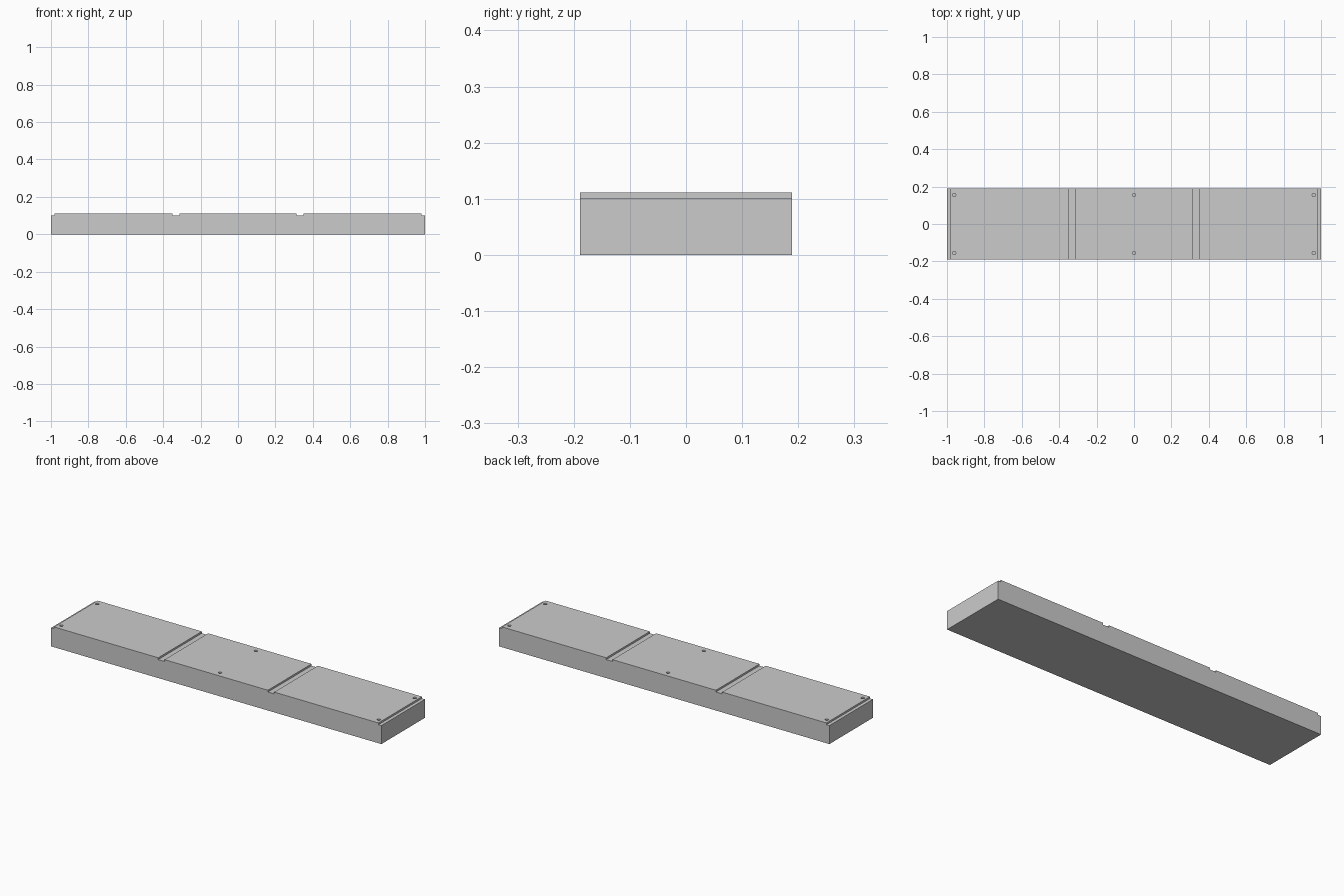
import bpy

if "Cube" in bpy.data.objects:
    bpy.data.objects.remove(bpy.data.objects["Cube"])

DEPTH = 0.377
BASE_TOP, TOP = 0.101, 0.111


def box(name, x0, x1, z0, z1):
    bpy.ops.mesh.primitive_cube_add(size=1, location=((x0 + x1) / 2, 0, (z0 + z1) / 2))
    ob = bpy.context.object
    ob.name = name
    ob.scale = (x1 - x0, DEPTH, z1 - z0)
    bpy.ops.object.transform_apply(location=True, rotation=False, scale=True)
    return ob


def drill(plate, x, y):
    # Round screw hole through the top plate, down to the base
    bpy.ops.mesh.primitive_cylinder_add(vertices=16, radius=0.009, depth=0.06,
                                        location=(x, y, TOP))
    cutter = bpy.context.object
    mod = plate.modifiers.new("screw_hole", 'BOOLEAN')
    mod.operation = 'DIFFERENCE'
    mod.solver = 'EXACT'
    mod.object = cutter
    bpy.context.view_layer.objects.active = plate
    bpy.ops.object.modifier_apply(modifier=mod.name)
    bpy.data.objects.remove(cutter, do_unlink=True)


# Solid slab
box("base_slab", -1, 1, 0, BASE_TOP)

# Three raised plates, separated by grooves, each with a pair of screw holes
for name, x0, x1, hole_x in (("left_plate", -0.982, -0.351, -0.961),
                             ("middle_plate", -0.313, 0.313, 0),
                             ("right_plate", 0.351, 0.982, 0.961)):
    plate = box(name, x0, x1, BASE_TOP, TOP)
    for y in (-0.155, 0.155):
        drill(plate, hole_x, y)
